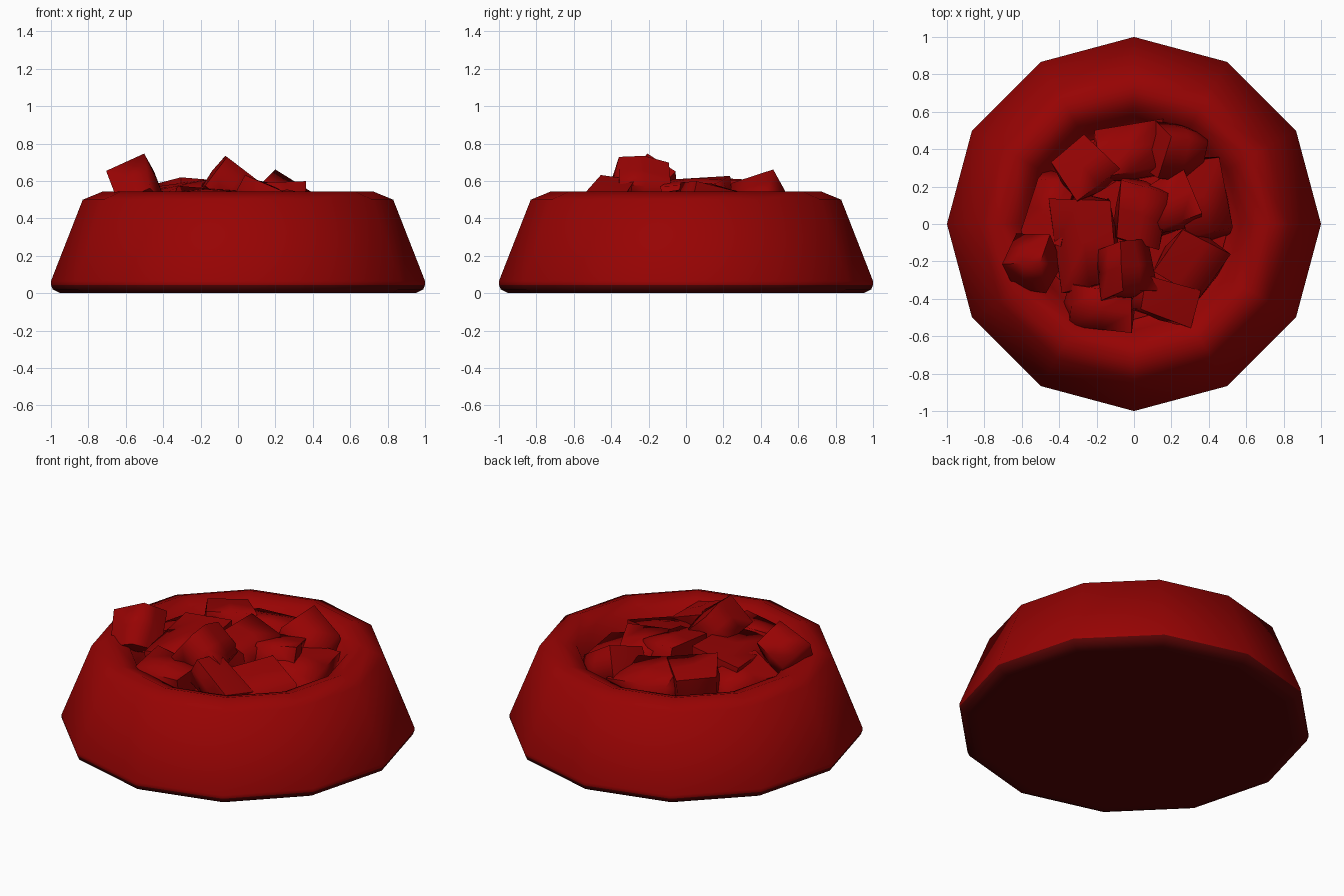
import bpy
import bmesh
import math
import random
from mathutils import Euler, Matrix, Vector

random.seed(4)

cube = bpy.data.objects.get("Cube")
if cube:
    bpy.data.objects.remove(cube, do_unlink=True)


def make_material(name, colour):
    material = bpy.data.materials.new(name)
    material.use_nodes = True
    material.diffuse_color = colour
    material.node_tree.nodes["Principled BSDF"].inputs["Base Color"].default_value = colour
    return material


RED = make_material("deep_red", (0.31, 0.001, 0.001, 1))
DARK = make_material("dark_red_foot", (0.09, 0.001, 0.001, 1))
FOOT_TOP = 0.045


def finish(bm, name, angle):
    """Turn a bmesh into a smooth shaded object that keeps sharp edges."""
    bmesh.ops.recalc_face_normals(bm, faces=bm.faces)
    mesh = bpy.data.meshes.new(name)
    bm.to_mesh(mesh)
    bm.free()
    mesh.materials.append(RED)
    obj = bpy.data.objects.new(name, mesh)
    bpy.context.collection.objects.link(obj)
    bpy.ops.object.select_all(action="DESELECT")
    obj.select_set(True)
    bpy.context.view_layer.objects.active = obj
    bpy.ops.object.shade_smooth_by_angle(angle=math.radians(angle))
    return obj


def lathe(name, profile, sides, angle):
    """Revolve a radius/height profile and cap both open ends."""
    bm = bmesh.new()
    rings = []
    for radius, height in profile:
        ring = []
        for i in range(sides):
            turn = math.tau * i / sides
            ring.append(bm.verts.new((radius * math.cos(turn), radius * math.sin(turn), height)))
        rings.append(ring)
    for low, high in zip(rings, rings[1:]):
        for i in range(sides):
            j = (i + 1) % sides
            bm.faces.new((low[i], low[j], high[j], high[i]))
    bm.faces.new(rings[0])
    bm.faces.new(rings[-1])
    return finish(bm, name, angle)


def chunk(name, centre, size, tilt):
    """A bulging, irregular block of food with softened edges."""
    bm = bmesh.new()
    bmesh.ops.create_cube(bm, size=0.95)
    for vert in bm.verts:
        vert.co += Vector([random.uniform(-0.1, 0.1) for _ in range(3)])
    bmesh.ops.subdivide_edges(bm, edges=bm.edges[:], cuts=1, use_grid_fill=True)
    for vert in bm.verts:
        if vert.co.length < 0.6:
            vert.co *= 1.15
    rotation = Euler([math.radians(a) for a in tilt]).to_matrix().to_4x4()
    scale = Matrix.Diagonal((*size, 1))
    bm.transform(Matrix.Translation(centre) @ rotation @ scale)
    return finish(bm, name, 80)


# Bowl: flared wall, rounded foot and rim, hollow inside
bowl = lathe("bowl", [
    (0.9, 0), (0.95, 0), (0.99, 0.02), (1, FOOT_TOP), (1, 0.065),
    (0.83, 0.5), (0.72, 0.545), (0.62, 0.51), (0.57, 0.41),
    (0.48, 0.32), (0.1, 0.3),
], 12, 60)

# Dark foot band and underside
bowl.data.materials.append(DARK)
for face in bowl.data.polygons:
    if face.center.z < FOOT_TOP:
        face.material_index = 1

# Food: centre, size and tilt in degrees of each chunk
chunks = {
    "left_rim": ((-0.54, -0.2, 0.565), (0.2, 0.2, 0.23), (-33, -25, -8)),
    "peak": ((-0.05, -0.24, 0.575), (0.24, 0.28, 0.23), (-8, 40, 0)),
    "middle_left": ((-0.25, -0.1, 0.48), (0.32, 0.52, 0.22), (4, -8, 5)),
    "middle": ((0.03, 0.05, 0.49), (0.24, 0.32, 0.23), (5, 0, -8)),
    "middle_right": ((0.2, 0.12, 0.47), (0.24, 0.26, 0.22), (-9, 8, 20)),
    "back": ((-0.02, 0.38, 0.44), (0.36, 0.28, 0.22), (-12, 5, 4)),
    "back_right": ((0.22, 0.37, 0.47), (0.28, 0.26, 0.22), (22, 28, -12)),
    "right": ((0.36, 0.12, 0.39), (0.24, 0.4, 0.22), (0, 12, 8)),
    "front_right": ((0.31, -0.21, 0.41), (0.3, 0.28, 0.22), (8, 8, -30)),
    "front_wedge": ((0.16, -0.41, 0.49), (0.3, 0.2, 0.16), (-10, 18, -18)),
    "front": ((-0.19, -0.44, 0.45), (0.34, 0.22, 0.2), (12, 0, -5)),
    "back_left": ((-0.27, 0.29, 0.49), (0.26, 0.24, 0.22), (-10, 8, 35)),
    "left": ((-0.44, 0.08, 0.43), (0.22, 0.36, 0.2), (0, -14, -12)),
}
for place, (centre, size, tilt) in chunks.items():
    chunk("food_chunk_" + place, centre, size, tilt)

# Food bed that closes the gaps beneath the chunks
lathe("food_bed", [(0.46, 0.31), (0.51, 0.37), (0.3, 0.4)], 12, 60)
